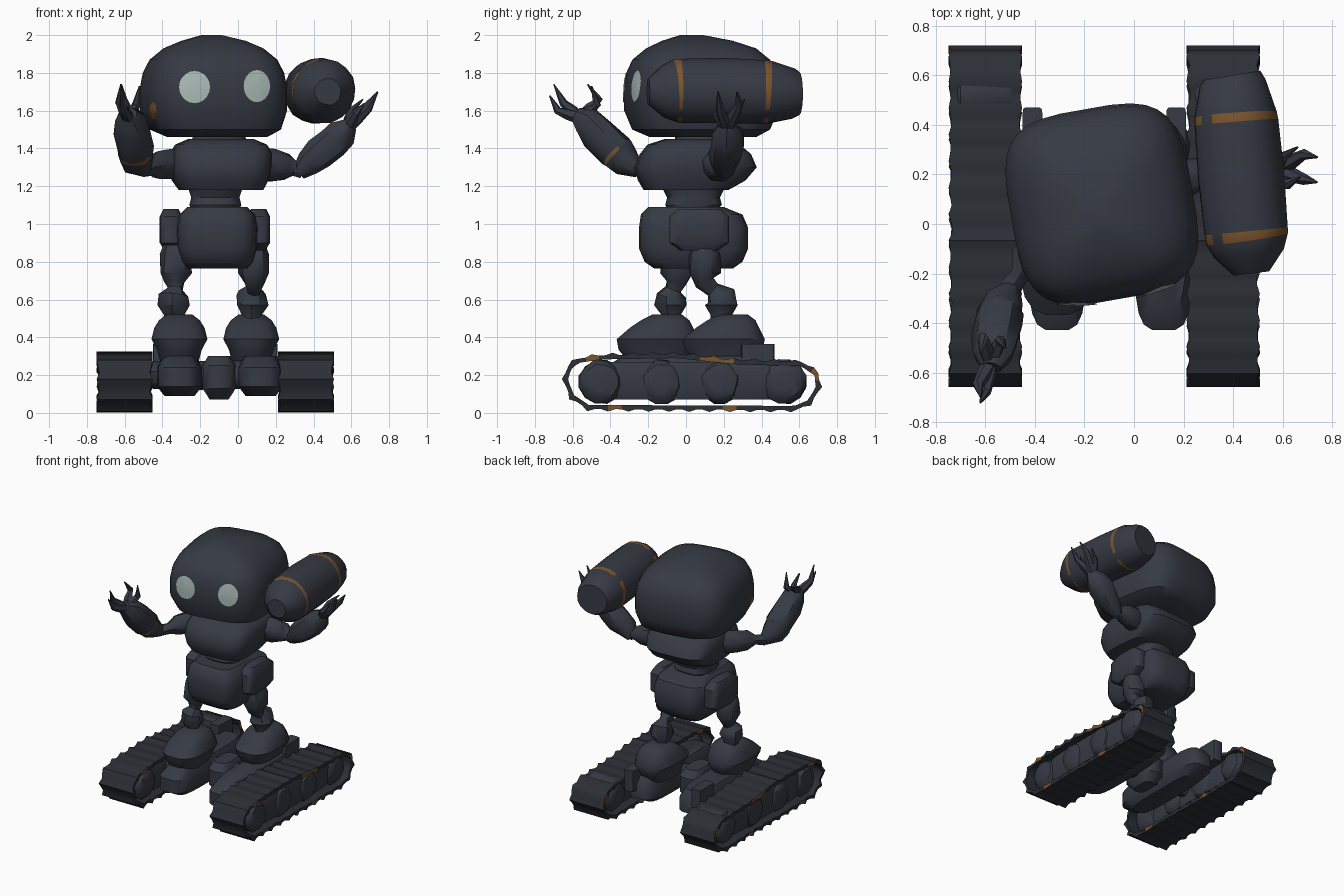
import bpy, bmesh, math, random
from mathutils import Vector
from mathutils.bvhtree import BVHTree

random.seed(4)
if "Cube" in bpy.data.objects:
    bpy.data.objects.remove(bpy.data.objects["Cube"])


def material(name, rgb):
    m = bpy.data.materials.new(name)
    m.use_nodes = True
    m.diffuse_color = (*rgb, 1)
    node = next(n for n in m.node_tree.nodes if n.type == 'BSDF_PRINCIPLED')
    node.inputs["Base Color"].default_value = (*rgb, 1)
    return m


slate = material("dark slate", (0.036, 0.042, 0.056))
rubber = material("dark rubber", (0.025, 0.028, 0.036))
rust = material("rust orange", (0.2, 0.09, 0.027))
glass = material("pale eye", (0.4, 0.49, 0.47))


def finish(name, bm, mats, angle=40):
    bmesh.ops.recalc_face_normals(bm, faces=bm.faces)
    me = bpy.data.meshes.new(name)
    bm.to_mesh(me)
    bm.free()
    ob = bpy.data.objects.new(name, me)
    bpy.context.collection.objects.link(ob)
    for m in mats:
        me.materials.append(m)
    bpy.ops.object.select_all(action='DESELECT')
    ob.select_set(True)
    bpy.context.view_layer.objects.active = ob
    bpy.ops.object.shade_smooth_by_angle(angle=math.radians(angle))
    return ob


def skin(name, rings, paint=None, mats=(slate, rust), closed=False):
    """Join rings of points; paint(ring, side) picks the second colour."""
    bm = bmesh.new()
    vs = [[bm.verts.new(p) for p in r] for r in rings]
    n = len(vs[0])
    for i in range(len(vs) if closed else len(vs) - 1):
        a, b = vs[i], vs[(i + 1) % len(vs)]
        for j in range(n):
            k = (j + 1) % n
            f = bm.faces.new((a[j], a[k], b[k], b[j]))
            f.material_index = int(bool(paint and paint(i, j)))
    if not closed:
        bm.faces.new(vs[0])
        bm.faces.new(vs[-1])
    return finish(name, bm, mats)


def loft(name, rings, power=4, sides=24, yaw=0):
    """Stack rounded-square sections (x, y, z, half width, half depth)."""
    out = []
    c, s = math.cos(math.radians(yaw)), math.sin(math.radians(yaw))
    for x, y, z, rx, ry in rings:
        ring = []
        for j in range(sides):
            t = 2 * math.pi * (j + 0.5) / sides
            u, v = math.cos(t), math.sin(t)
            u = math.copysign(abs(u) ** (2 / power), u) * rx
            v = math.copysign(abs(v) ** (2 / power), v) * ry
            ring.append((x + u * c - v * s, y + u * s + v * c, z))
        out.append(ring)
    return skin(name, out)


def tube(name, path, sides=9, jitter=0.006, paint=None):
    """Round limb along points (x, y, z, radius)."""
    pts = [Vector(p[:3]) for p in path]
    rings, old, axis = [], None, None
    for i, p in enumerate(pts):
        d = (pts[min(i + 1, len(pts) - 1)] - pts[max(i - 1, 0)]).normalized()
        if old is None:
            axis = d.orthogonal().normalized()
        else:
            axis = (old.rotation_difference(d) @ axis).normalized()
        other, old = d.cross(axis), d
        ring = []
        for j in range(sides):
            t = 2 * math.pi * j / sides
            r = path[i][3] + random.uniform(-jitter, jitter)
            ring.append(p + (axis * math.cos(t) + other * math.sin(t)) * r)
        rings.append(ring)
    return skin(name, rings, paint)


def plate(name, target, x, z, rx, rz, mat):
    """Thin painted disc laid on the front surface of a part."""
    me = target.data
    tree = BVHTree.FromPolygons([v.co for v in me.vertices],
                                [p.vertices for p in me.polygons])
    bm = bmesh.new()

    def drop(px, pz):
        hit = tree.ray_cast(Vector((px, -2, pz)), Vector((0, 1, 0)))[0]
        return bm.verts.new((px, (hit.y if hit else 0) - 0.006, pz))

    mid, last = drop(x, z), None
    for k in (0.5, 1):
        ring = []
        for j in range(20):
            t = math.pi * j / 10
            ring.append(drop(x + rx * k * math.cos(t), z + rz * k * math.sin(t)))
        for j in range(20):
            n = (j + 1) % 20
            if last:
                bm.faces.new((last[j], ring[j], ring[n], last[n]))
            else:
                bm.faces.new((mid, ring[j], ring[n]))
        last = ring
    ob = finish(name, bm, [mat])
    if ob.data.polygons[0].normal.y > 0:
        ob.data.flip_normals()


# Head, turned slightly, with two flat eyes and worn paint
head = loft("head", [
    (-.11, .09, 1.46, .25, .27), (-.12, .08, 1.5, .33, .35), (-.13, .08, 1.6, .37, .39),
    (-.13, .08, 1.72, .37, .39), (-.13, .08, 1.8, .355, .38), (-.13, .08, 1.87, .32, .35),
    (-.13, .08, 1.93, .25, .28), (-.13, .06, 1.97, .16, .18), (-.14, .03, 2, .05, .06)],
    3.6, 32, 10)
plate("right_eye", head, -.23, 1.725, .082, .085, glass)
plate("left_eye", head, .1, 1.73, .07, .085, glass)
plate("head_wear", head, -.45, 1.6, .018, .045, rust)

# Canister beside the head with two broken bands
tube("side_canister", [
    (.395, .6, 1.69, .115), (.4, .57, 1.69, .135), (.41, .44, 1.7, .168),
    (.412, .41, 1.7, .17), (.43, .2, 1.705, .174), (.452, -.03, 1.705, .172),
    (.455, -.06, 1.705, .168), (.465, -.12, 1.7, .14), (.475, -.2, 1.7, .07)],
    18, .003, lambda i, j: i in (2, 5) and j % 9 != 4)

# Neck, chest, waist and pelvis
loft("neck", [(-.1, .07, 1.42, .16, .13), (-.1, .07, 1.48, .13, .13)], 2.5)
loft("chest", [
    (-.09, 0, 1.18, .22, .22), (-.095, .03, 1.23, .25, .28), (-.095, .05, 1.3, .265, .32),
    (-.09, .05, 1.37, .265, .29), (-.09, .04, 1.42, .24, .24), (-.09, .06, 1.45, .17, .17)],
    4, 24, 4)
loft("waist", [
    (-.12, .03, 1.06, .12, .12), (-.12, .04, 1.1, .14, .15),
    (-.12, .04, 1.14, .13, .14), (-.12, .04, 1.2, .15, .17)], 3, 14)
loft("pelvis", [
    (-.11, .04, .765, .16, .21), (-.11, .04, .8, .19, .26), (-.11, .04, .87, .21, .29),
    (-.11, .04, .98, .215, .29), (-.11, .03, 1.05, .2, .27), (-.11, 0, 1.09, .16, .2)], 4.5)

# Hip pods
for side, x in (("right", -.355), ("left", .11)):
    loft(side + "_hip_pod", [
        (x, .07, .86, .035, .1), (x, .07, .9, .06, .16), (x, .07, 1.04, .06, .16),
        (x, .07, 1.08, .04, .11)], 4, 16)

# Legs and domed feet
for side, x, y, foot, ky in (("right", -.33, -.05, -.15, -.08), ("left", .085, .1, .2, .19)):
    tube(side + "_leg", [
        (x, y, .89, .06), (x, y, .84, .083), (x, y, .74, .085), (x, y, .69, .055),
        (x, (y + ky) / 2, .655, .04), (x - .01, ky, .62, .08), (x - .01, ky, .57, .085),
        (x - .01, ky, .52, .055), (x - .01, ky, .46, .06)])
    fx = x + .02 if side == "right" else x - .015
    loft(side + "_foot", [
        (fx, foot, .26, .1, .15), (fx, foot, .335, .12, .21), (fx, foot, .39, .15, .22),
        (fx, foot + .02, .45, .135, .17), (fx, foot + .04, .49, .11, .13),
        (fx, foot + .05, .52, .07, .08)], 2.8, 16)

# Arms, one reaching forward and one out to the side
tube("right_upper_arm", [
    (-.3, .0, 1.32, .08), (-.38, -.07, 1.32, .08), (-.43, -.14, 1.31, .07),
    (-.46, -.2, 1.3, .04), (-.5, -.26, 1.29, .04)])
tube("right_forearm", [
    (-.49, -.25, 1.28, .035), (-.53, -.32, 1.33, .085), (-.54, -.36, 1.37, .095),
    (-.542, -.375, 1.385, .096), (-.56, -.47, 1.48, .095), (-.57, -.53, 1.55, .08),
    (-.58, -.58, 1.58, .04)], paint=lambda i, j: i == 2 and j < 4)
tube("left_upper_arm", [
    (.1, .16, 1.32, .09), (.19, .18, 1.31, .085), (.26, .2, 1.3, .07),
    (.3, .2, 1.29, .04), (.34, .2, 1.28, .04)])
tube("left_forearm", [
    (.32, .2, 1.27, .04), (.37, .2, 1.32, .075), (.43, .21, 1.37, .088),
    (.5, .22, 1.43, .09), (.55, .22, 1.48, .08), (.59, .22, 1.53, .04)])

# Claws curl from each wrist
right_tips = [((-.6, -.68, 1.6), (-.62, -.72, 1.68)), ((-.63, -.65, 1.64), (-.62, -.7, 1.74)),
              ((-.54, -.47, 1.63), (-.52, -.5, 1.73)), ((-.61, -.46, 1.66), (-.62, -.52, 1.74))]
left_tips = [((.69, .18, 1.61), (.74, .17, 1.7)), ((.69, .28, 1.63), (.74, .27, 1.7)),
             ((.6, .27, 1.6), (.66, .31, 1.66)), ((.62, .16, 1.58), (.67, .19, 1.64))]
for side, wrist, tips in (("right", (-.58, -.56, 1.56), right_tips),
                          ("left", (.58, .22, 1.51), left_tips)):
    for k, (knuckle, tip) in enumerate(tips):
        a, b = Vector(wrist), Vector(knuckle)
        tube(f"{side}_claw_{k + 1}", [(*a, .035), (*a.lerp(b, .55), .03),
                                      (*b, .022), (*tip, .004)], 6, .002)

# Undercarriage between the tracks
for side, x, box in (("right", -.31, -.41), ("left", .12, .17)):
    loft(side + "_chassis", [
        (x, 0, .09, .08, .34), (x, 0, .14, .12, .43), (x, 0, .24, .12, .43),
        (x, .02, .3, .09, .36)], 4, 20)
    loft(side + "_rear_box", [(box, .38, .2, .04, .09), (box, .38, .365, .04, .09)], 10, 12)
tube("cross_axle", [(-.48, 0, .2, .07), (-.2, 0, .2, .08), (0, 0, .2, .08), (.25, 0, .2, .07)])
loft("centre_link", [
    (-.1, 0, .07, .05, .09), (-.1, 0, .13, .09, .15), (-.1, 0, .25, .09, .15),
    (-.1, 0, .3, .06, .1)], 3, 14)

# Side outline of the track belt, resampled evenly
outline = [Vector((y, z)) for y, z in (
    (-.52, .02), (.58, .015), (.66, .05), (.71, .13), (.7, .21), (.62, .268), (.25, .28),
    (-.05, .312), (-.45, .305), (-.58, .285), (-.63, .24), (-.648, .17), (-.61, .08))]
lengths = [(outline[(i + 1) % len(outline)] - p).length for i, p in enumerate(outline)]
COUNT = 84
samples = []
for i in range(COUNT):
    d, k = sum(lengths) * i / COUNT, 0
    while d > lengths[k]:
        d -= lengths[k]
        k += 1
    samples.append(outline[k].lerp(outline[(k + 1) % len(outline)], d / lengths[k]))

# Tracks: ribbed belt, inner body and wheels
for side, x in (("right", -.6), ("left", .36)):
    rings = []
    for i, p in enumerate(samples):
        t = (samples[(i + 1) % COUNT] - samples[i - 1]).normalized()
        out = Vector((t.y, -t.x))
        o = p + out * (.012 if i % 3 == 0 else 0)
        q = p - out * .022
        w = .148 if i % 3 == 0 else .138 + random.uniform(-.005, .005)
        rings.append([(x - w, *o), (x + w, *o), (x + w, *q), (x - w, *q)])
    skin(side + "_track_belt", rings,
         lambda i, j: j in (1, 3) and (i % 17 in (3, 4) or 50 < i < 56),
         (rubber, rust), True)
    loft(side + "_track_body", [
        (x, .03, .07, .11, .47), (x, .03, .12, .125, .53), (x, .03, .22, .125, .53),
        (x, .03, .27, .11, .47)], 5, 20)
    for k, y in enumerate((-.45, -.13, .18, .52)):
        tube(f"{side}_wheel_{k + 1}", [
            (x - .14, y, .165, .05), (x - .132, y, .165, .09), (x - .1, y, .165, .118),
            (x + .1, y, .165, .118), (x + .132, y, .165, .09), (x + .14, y, .165, .05)], 12)
